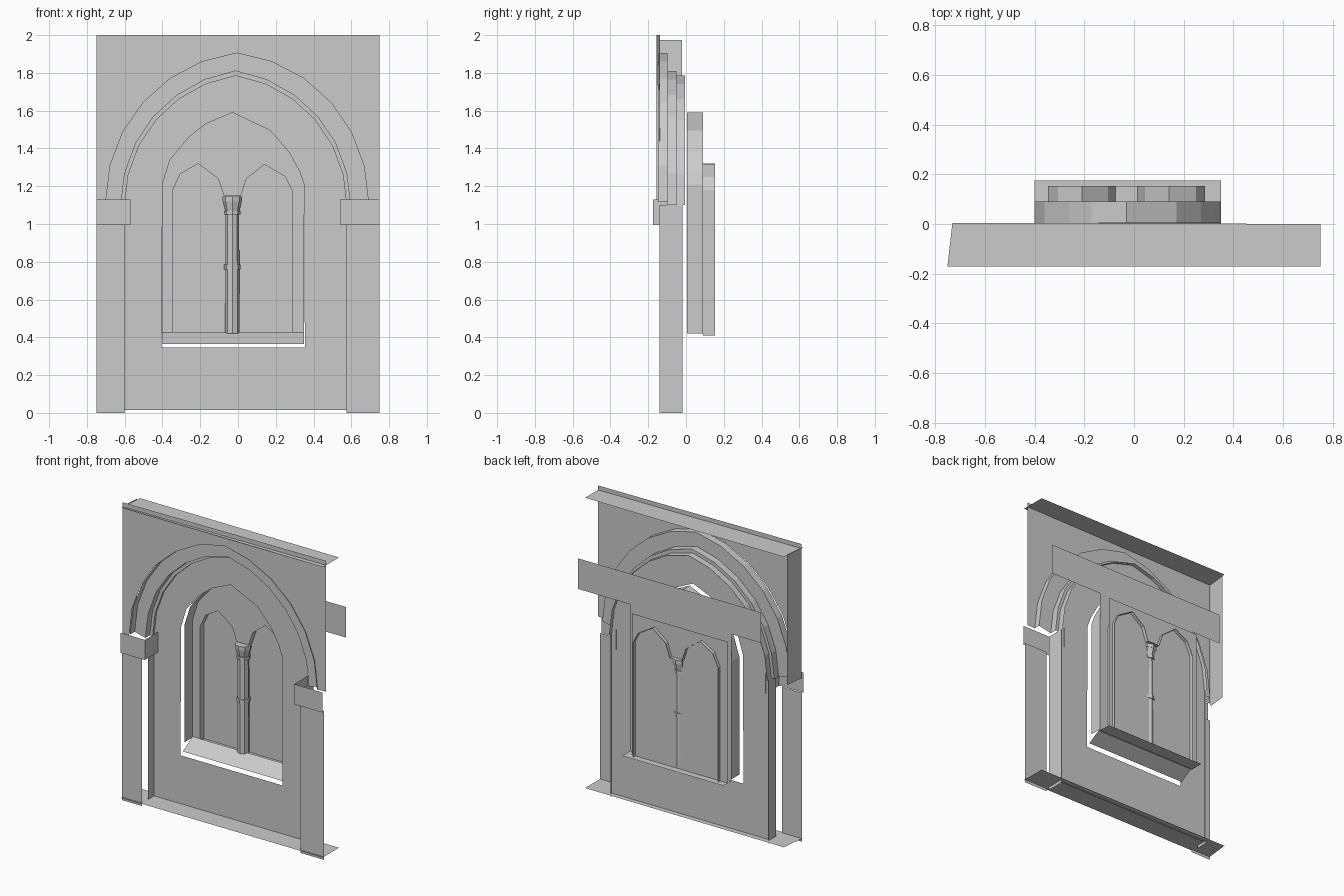
import bpy, bmesh, math
from mathutils import Vector

if "Cube" in bpy.data.objects:
    bpy.data.objects.remove(bpy.data.objects["Cube"])


def finish(name, bm):
    me = bpy.data.meshes.new(name)
    bm.to_mesh(me)
    bm.free()
    ob = bpy.data.objects.new(name, me)
    bpy.context.collection.objects.link(ob)
    return ob


def sheet(name, y, outline, hole=None, tilt=0.0):
    """Flat panel facing the front, from (x, z) points, with an optional hole."""
    bm = bmesh.new()
    edges = []
    for loop in (outline, hole or []):
        vs = [bm.verts.new((x, y + tilt * x, z)) for x, z in loop]
        edges += [bm.edges.new((vs[i - 1], vs[i])) for i in range(len(vs))]
    bmesh.ops.triangle_fill(bm, use_beauty=True, use_dissolve=False,
                            edges=edges, normal=Vector((0, -1, 0)))
    for f in bm.faces:
        f.normal_update()
        if f.normal.y > 0:
            f.normal_flip()
    return finish(name, bm)


def reveal(name, path, y0, y1):
    """Strip running back from y0 to y1 along an (x, z) path."""
    bm = bmesh.new()
    a = [bm.verts.new((x, y0, z)) for x, z in path]
    b = [bm.verts.new((x, y1, z)) for x, z in path]
    for i in range(len(path) - 1):
        bm.faces.new((a[i], a[i + 1], b[i + 1], b[i]))
    return finish(name, bm)


def quad(name, pts):
    bm = bmesh.new()
    bm.faces.new([bm.verts.new(p) for p in pts])
    return finish(name, bm)


def arch(x0, x1, spring, peak, n):
    """Two-centred pointed arch, left springing to right springing."""
    w, h, c = (x1 - x0) / 2, peak - spring, (x0 + x1) / 2
    r = (h * h + w * w) / (2 * w)
    end = math.atan2(h, r - w)
    half = [(w - r + r * math.cos(end * i / n), spring + r * math.sin(end * i / n))
            for i in range(n + 1)]
    return [(c - x, z) for x, z in half] + [(c + x, z) for x, z in half[-2::-1]]


def rect(x0, x1, z0, z1):
    return [(x0, z0), (x1, z0), (x1, z1), (x0, z1)]


# Stepped arch orders
a1 = arch(-0.70, 0.69, 1.12, 1.905, 6)
a2 = arch(-0.62, 0.595, 1.10, 1.81, 6)
a3 = arch(-0.60, 0.575, 1.10, 1.785, 6)
sheet("spandrel_wall", -0.147,
      [(-0.75, 1.12)] + a1 + [(0.75, 1.12), (0.75, 2), (-0.75, 2)], tilt=0.013)
reveal("outer_arch_reveal", a1, -0.147, -0.097)
sheet("outer_arch_step", -0.097, a1 + a2[::-1])
reveal("middle_arch_reveal", a2, -0.097, -0.05)
sheet("inner_arch_step", -0.05, a2 + a3[::-1])
reveal("inner_arch_reveal", a3, -0.05, -0.005)

# Recessed wall with the window opening
head = [(-0.40, 1.21), (-0.36, 1.34), (-0.26, 1.46), (-0.17, 1.53), (-0.03, 1.59),
        (0.17, 1.495), (0.27, 1.38), (0.325, 1.28), (0.35, 1.21)]
hole = [(-0.404, 0.345)] + head + [(0.354, 0.345)]
sheet("recessed_wall", -0.033, [(-0.60, 0.015)] + a3 + [(0.575, 0.015)], hole)
reveal("window_reveal", [(-0.40, 0.42)] + head + [(0.35, 0.42)], 0.005, 0.09)
quad("sloped_sill", [(-0.40, -0.015, 0.365), (0.35, -0.015, 0.365),
                     (0.35, 0.09, 0.425), (-0.40, 0.09, 0.425)])

# Tracery panel with twin openings joined over the column
twin = [(-0.345, 0.41), (-0.345, 1.18), (-0.305, 1.265), (-0.21, 1.32), (-0.105, 1.24),
        (-0.075, 1.15), (0.015, 1.15), (0.045, 1.24), (0.14, 1.315), (0.25, 1.25),
        (0.285, 1.18), (0.285, 0.41)]
panel = [(-0.40, 0.405), (0.35, 0.405), (0.35, 1.395), (0.74, 1.395),
         (0.74, 1.60), (-0.62, 1.60), (-0.62, 1.395), (-0.40, 1.395)]
sheet("tracery_panel", 0.09, panel, twin)
reveal("tracery_reveal", twin, 0.09, 0.153)
sheet("window_backing", 0.13, rect(-0.40, 0.31, 0.41, 1.36))
quad("back_sill", [(-0.40, 0.09, 0.41), (0.35, 0.09, 0.41),
                   (0.35, 0.175, 0.41), (-0.40, 0.175, 0.41)])

# Column, ring and column capital
for name, z0, z1, r0, r1 in (("column_shaft", 0.42, 1.06, 0.038, 0.036),
                             ("column_ring", 0.76, 0.785, 0.043, 0.043),
                             ("column_neck", 1.05, 1.07, 0.044, 0.044),
                             ("column_capital", 1.07, 1.12, 0.038, 0.05),
                             ("column_abacus", 1.12, 1.145, 0.052, 0.052)):
    bpy.ops.mesh.primitive_cone_add(vertices=8, radius1=r0, radius2=r1, depth=z1 - z0,
                                    location=(-0.03, 0.10, (z0 + z1) / 2))
    bpy.context.object.name = name

# Piers and their block capitals
for side, xo, xi, xc, yr in (("left", -0.75, -0.60, -0.57, -0.10),
                             ("right", 0.75, 0.575, 0.54, -0.14)):
    sheet(side + "_pier", -0.16, rect(xo, xi, 0, 1.0))
    reveal(side + "_pier_return", [(xi, 0), (xi, 1.1)], yr, -0.018)
    sheet(side + "_capital", -0.175, rect(xo, xc, 0.995, 1.13))
    reveal(side + "_capital_side", [(xc, 0.995), (xc, 1.13)], -0.175, -0.03)

# Top, bottom and left edge faces of the wall
for name, z in (("top_edge", 1.97), ("bottom_edge", 0.02)):
    quad(name, [(-0.75, -0.17, z), (0.75, -0.17, z), (0.75, 0, z), (-0.73, 0.005, z)])
quad("left_edge", [(-0.75, -0.155, 1.10), (-0.735, -0.02, 1.10),
                   (-0.735, -0.02, 1.975), (-0.75, -0.155, 1.975)])
